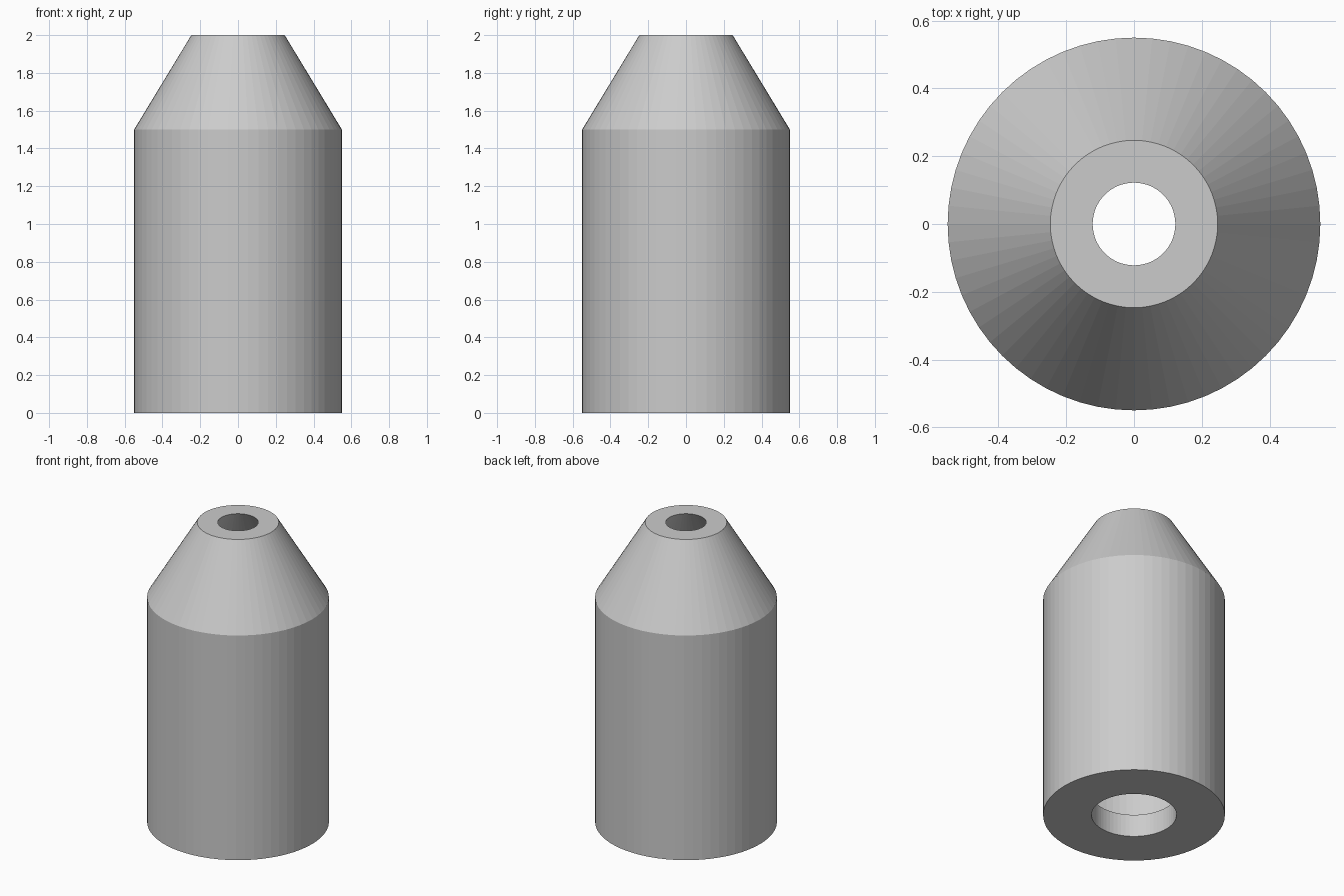
import bpy, bmesh, math

if "Cube" in bpy.data.objects:
    bpy.data.objects.remove(bpy.data.objects["Cube"])

SIDES = 64
WALL = 0.125

# Closed wall profile (radius, height): outside going up, then inside going down
profile = [
    (0.55, 0.0), (0.55, 1.5), (0.247, 2.0),            # outer body, cone, rim
    (0.247 - WALL, 2.0), (0.55 - WALL, 1.5),           # top hole, inner cone
    (0.55 - WALL, 0.15), (0.257, 0.15), (0.257, 0.0),  # inner floor, bottom hole
]

# Revolve the profile into a hollow shell
bm = bmesh.new()
rings = []
for i in range(SIDES):
    a = 2 * math.pi * i / SIDES
    rings.append([bm.verts.new((r * math.cos(a), r * math.sin(a), z)) for r, z in profile])
n = len(profile)
for i in range(SIDES):
    p, q = rings[i], rings[(i + 1) % SIDES]
    for j in range(n):
        k = (j + 1) % n
        bm.faces.new((p[j], q[j], q[k], p[k]))
bmesh.ops.recalc_face_normals(bm, faces=bm.faces)

mesh = bpy.data.meshes.new("hollow_nozzle_body")
bm.to_mesh(mesh)
bm.free()
body = bpy.data.objects.new("hollow_nozzle_body", mesh)
bpy.context.collection.objects.link(body)
